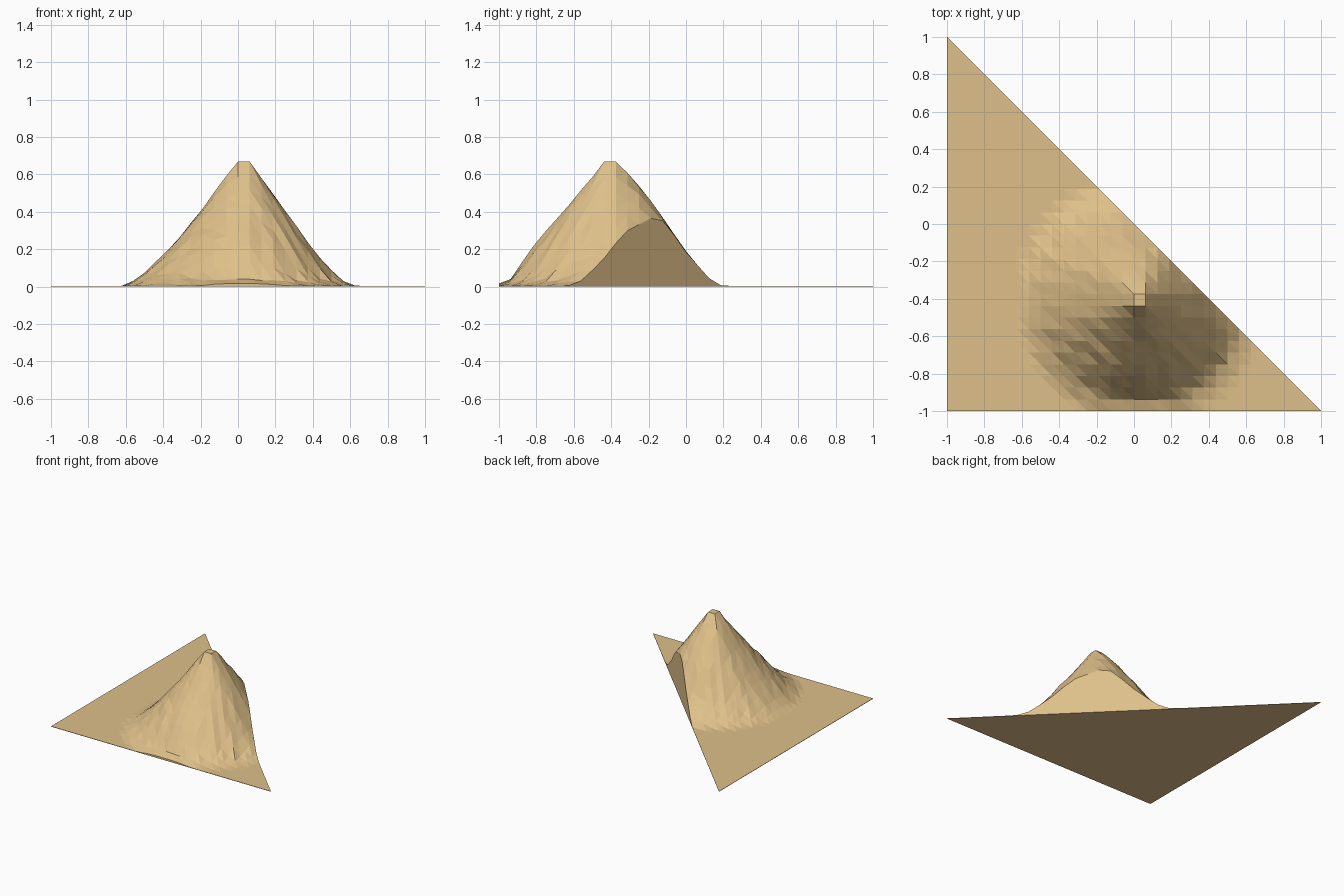
import bpy, bmesh, math, random

if "Cube" in bpy.data.objects:
    bpy.data.objects.remove(bpy.data.objects["Cube"])

random.seed(4)
N = 32                      # grid cells along each straight side
STEP = 2 / N
FLOOR = 0.003

# slope heights at every 0.1 away from the summit, per compass angle
SLOPES = [
    (0,   (.665, .525, .385, .245, .120, .030, 0)),
    (33,  (.665, .500, .360, .260, .130, .035, 0)),
    (90,  (.670, .565, .445, .300, .150, .045, 0)),
    (180, (.670, .540, .400, .275, .165, .070, 0)),
    (225, (.665, .530, .395, .270, .155, .055, 0)),
    (270, (.662, .535, .410, .300, .180, .035, 0)),
    (360, (.665, .525, .385, .245, .120, .030, 0)),
]


def along(profile, d):
    i = min(int(d / 0.1), len(profile) - 2)
    f = min(d / 0.1 - i, 1)
    return profile[i] * (1 - f) + profile[i + 1] * f


def height(x, y):
    # offset from the small flat summit cell
    dx = x - min(max(x, 0), STEP)
    dy = y - min(max(y, -0.4375), -0.375)
    d = math.hypot(dx, dy)
    a = math.degrees(math.atan2(dy, dx)) % 360
    for (a0, p0), (a1, p1) in zip(SLOPES, SLOPES[1:]):
        if a0 <= a <= a1:
            f = (a - a0) / (a1 - a0)
            h = along(p0, d) * (1 - f) + along(p1, d) * f
            break
    # shallow gullies running down the flanks
    if 0.08 < d < 0.55:
        h += 0.008 * math.sin(math.radians(a) * 19) * math.sin(math.pi * d / 0.6)
        h += random.uniform(-0.003, 0.003)
    return max(h, 0) + FLOOR


sand = bpy.data.materials.new("sand")
sand.diffuse_color = (0.74, 0.53, 0.255, 1)
sand.use_nodes = True
sand.node_tree.nodes["Principled BSDF"].inputs["Base Color"].default_value = sand.diffuse_color

# triangular terrain tile with the mountain cut by the long edge
bm = bmesh.new()
v = {}
for j in range(N + 1):
    for i in range(N + 1 - j):
        x, y = -1 + i * STEP, -1 + j * STEP
        v[i, j] = bm.verts.new((x, y, height(x, y)))
for j in range(N):
    for i in range(N - j):
        bm.faces.new((v[i, j], v[i + 1, j], v[i, j + 1]))
        if i + j < N - 1:
            bm.faces.new((v[i + 1, j], v[i + 1, j + 1], v[i, j + 1]))

# side walls and underside
rim = ([(i, 0) for i in range(N)] + [(N - k, k) for k in range(N)]
       + [(0, N - k) for k in range(N)])
low = [bm.verts.new((v[k].co.x, v[k].co.y, 0)) for k in rim]
for k in range(len(rim)):
    n = (k + 1) % len(rim)
    bm.faces.new((low[k], low[n], v[rim[n]], v[rim[k]]))
bm.faces.new(low[::-1])

mesh = bpy.data.meshes.new("mountain_tile")
bm.to_mesh(mesh)
bm.free()
mesh.materials.append(sand)
tile = bpy.data.objects.new("mountain_tile", mesh)
bpy.context.collection.objects.link(tile)
